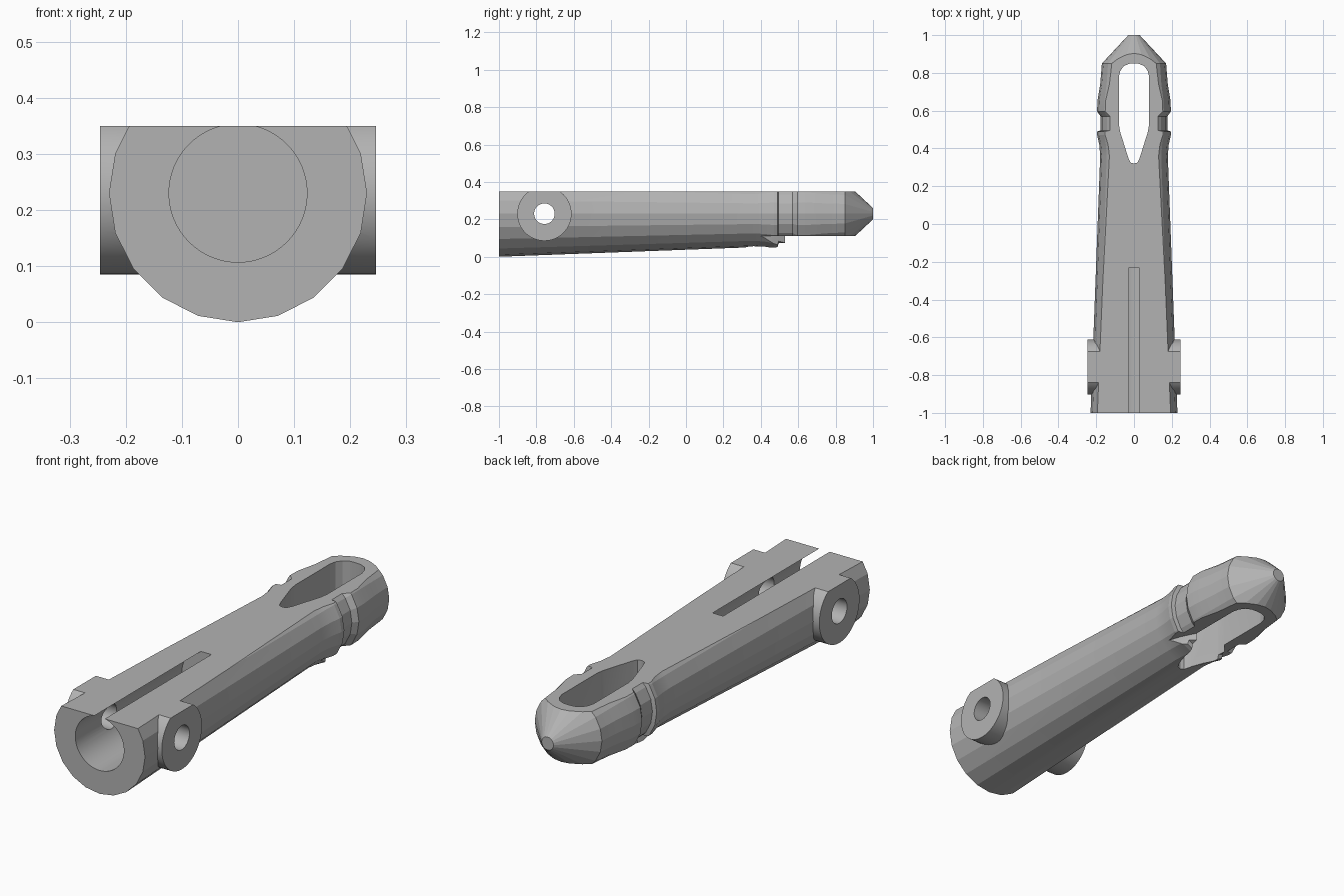
import bpy, bmesh, math
from mathutils import Matrix

if "Cube" in bpy.data.objects:
    bpy.data.objects.remove(bpy.data.objects["Cube"], do_unlink=True)

AXIS_Z, TOP, UNDER = 0.23, 0.35, 0.11   # shaft axis and the two flats

grey = bpy.data.materials.new("plain grey")
grey.use_nodes = True
color = (0.45, 0.45, 0.45, 1)
grey.diffuse_color = color
grey.node_tree.nodes["Principled BSDF"].inputs["Base Color"].default_value = color


def make(name, bm):
    bmesh.ops.recalc_face_normals(bm, faces=bm.faces)
    mesh = bpy.data.meshes.new(name)
    bm.to_mesh(mesh)
    bm.free()
    mesh.materials.append(grey)
    obj = bpy.data.objects.new(name, mesh)
    bpy.context.collection.objects.link(obj)
    return obj


def lathe(name, profile, sides):
    """Solid of revolution along y, one vertex row pointing down."""
    bm = bmesh.new()
    rings = []
    for y, r in profile:
        angles = [2 * math.pi * i / sides for i in range(sides)]
        rings.append([bm.verts.new((r * math.sin(a), y, AXIS_Z - r * math.cos(a))) for a in angles])
    for a, b in zip(rings, rings[1:]):
        for i in range(sides):
            j = (i + 1) % sides
            bm.faces.new((a[i], a[j], b[j], b[i]))
    bm.faces.new(rings[0])
    bm.faces.new(rings[-1])
    return make(name, bm)


def cross_cylinder(name, radius, length, sides):
    bm = bmesh.new()
    place = Matrix.Translation((0, -0.757, AXIS_Z)) @ Matrix.Rotation(math.pi / 2, 4, "Y")
    bmesh.ops.create_cone(bm, cap_ends=True, segments=sides, radius1=radius,
                          radius2=radius, depth=length, matrix=place)
    return make(name, bm)


def prism(name, half, z0, z1):
    """Extrude an outline given by its +x half, mirrored across x = 0."""
    outline = half + [(-x, y) for x, y in reversed(half) if x > 0]
    bm = bmesh.new()
    low = [bm.verts.new((x, y, z0)) for x, y in outline]
    high = [bm.verts.new((x, y, z1)) for x, y in outline]
    bm.faces.new(low)
    bm.faces.new(high)
    for i in range(len(low)):
        j = (i + 1) % len(low)
        bm.faces.new((low[i], low[j], high[j], high[i]))
    return make(name, bm)


def combine(target, tool, operation):
    tool.hide_render = True
    mod = target.modifiers.new(tool.name, "BOOLEAN")
    mod.operation, mod.solver, mod.object = operation, "EXACT", tool
    bpy.context.view_layer.objects.active = target
    bpy.ops.object.modifier_apply(modifier=mod.name)
    bpy.data.objects.remove(tool, do_unlink=True)


# Tapered shaft with collar, neck groove and conical tip
shaft = lathe("pin_shaft", [
    (-1, 0.23), (0.36, 0.179), (0.42, 0.184), (0.47, 0.195), (0.49, 0.195),
    (0.495, 0.177), (0.57, 0.177), (0.595, 0.195), (0.65, 0.194),
    (0.74, 0.179), (0.85, 0.17), (1, 0.03)], 20)

# Side bosses
combine(shaft, cross_cylinder("side_bosses", 0.145, 0.492, 64), "UNION")

# Flat top, and flat underside behind a notched step
combine(shaft, prism("top_trim", [(0.4, -1.2), (0.4, 1.2)], TOP, 0.6), "DIFFERENCE")
combine(shaft, prism("under_trim", [(0, 0.56), (0.06, 0.55), (0.08, 0.53), (0.115, 0.46),
                                    (0.135, 0.4), (0.3, 0.4), (0.3, 1.2)],
                     -0.2, UNDER), "DIFFERENCE")

# Front bore, which breaks through the top as a thin slit
combine(shaft, lathe("bore", [(-1.1, 0.123), (-0.23, 0.123)], 64), "DIFFERENCE")

# Cross hole through the bosses
combine(shaft, cross_cylinder("cross_hole", 0.055, 0.8, 48), "DIFFERENCE")

# Long eye through the rear
combine(shaft, prism("rear_eye", [
    (0, 0.32), (0.018, 0.325), (0.03, 0.35), (0.074, 0.49), (0.08, 0.53), (0.08, 0.78),
    (0.073, 0.81), (0.055, 0.835), (0.028, 0.848), (0, 0.85)], -0.2, 0.6), "DIFFERENCE")

# Smooth the round cuts, keep the facets of the shaft
bpy.ops.object.select_all(action="DESELECT")
shaft.select_set(True)
bpy.context.view_layer.objects.active = shaft
bpy.ops.object.shade_smooth_by_angle(angle=math.radians(10))
